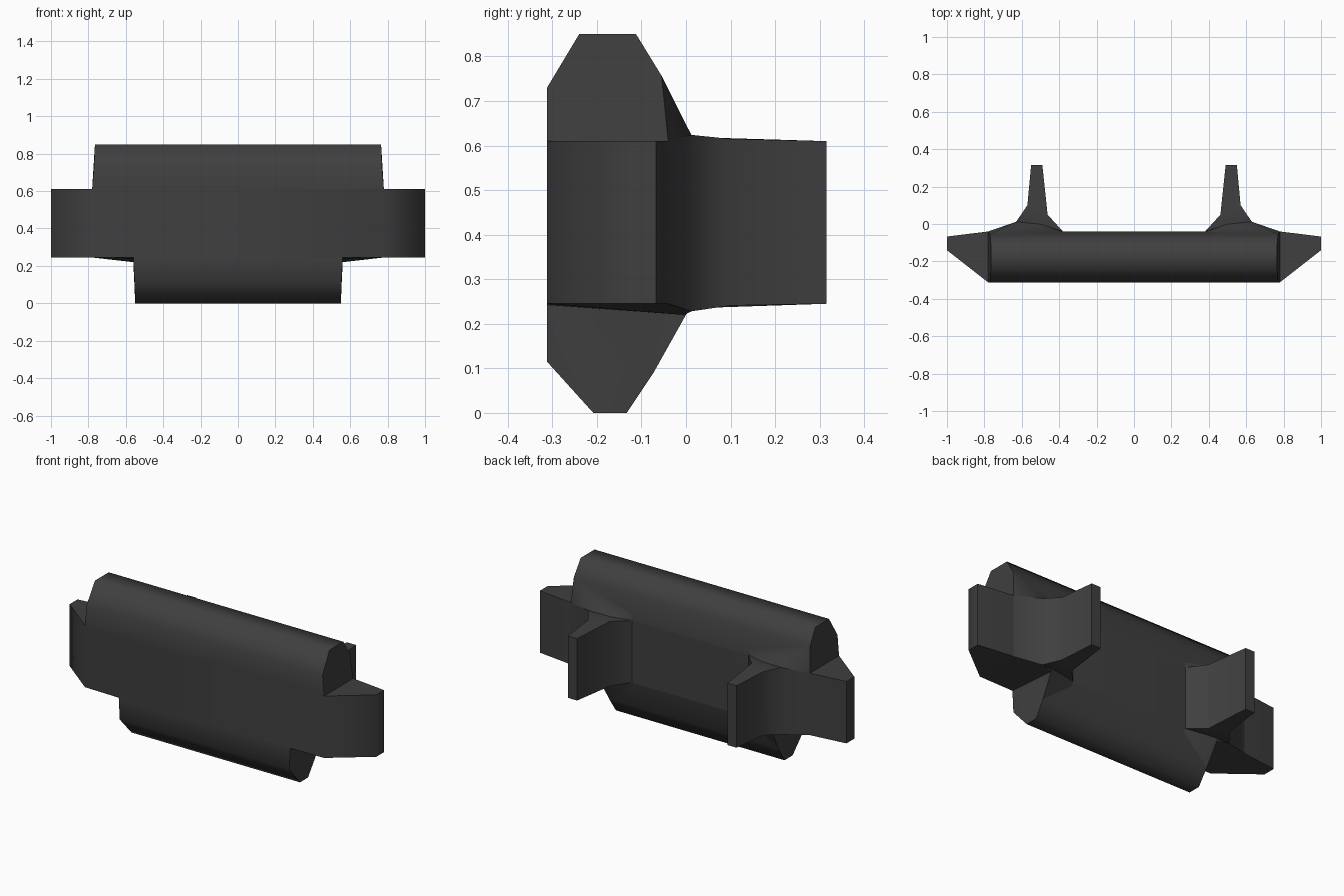
import bpy
import bmesh
import math

cube = bpy.data.objects.get("Cube")
if cube:
    bpy.data.objects.remove(cube, do_unlink=True)

mat = bpy.data.materials.new("charcoal")
mat.use_nodes = True
colour = (0.05, 0.05, 0.05, 1)
mat.diffuse_color = colour
mat.node_tree.nodes["Principled BSDF"].inputs["Base Color"].default_value = colour

LOW, HIGH = 0.245, 0.61   # bottom and top of the middle band
BACK = -0.04


def finish(bm, name):
    bmesh.ops.recalc_face_normals(bm, faces=bm.faces)
    mesh = bpy.data.meshes.new(name)
    bm.to_mesh(mesh)
    bm.free()
    mesh.materials.append(mat)
    obj = bpy.data.objects.new(name, mesh)
    bpy.context.collection.objects.link(obj)
    bpy.ops.object.select_all(action='DESELECT')
    obj.select_set(True)
    bpy.context.view_layer.objects.active = obj
    bpy.ops.object.shade_smooth_by_angle(angle=math.radians(62))
    return obj


def loft(name, ring_a, ring_b):
    """Solid between two matching rings of points."""
    bm = bmesh.new()
    a = [bm.verts.new(p) for p in ring_a]
    b = [bm.verts.new(p) for p in ring_b]
    caps = [bm.faces.new(a), bm.faces.new(b)]
    for i in range(len(a)):
        j = (i + 1) % len(a)
        bm.faces.new((a[i], a[j], b[j], b[i]))
    bmesh.ops.triangulate(bm, faces=caps)
    return finish(bm, name)


def hull(name, points):
    bm = bmesh.new()
    for p in points:
        bm.verts.new(p)
    bmesh.ops.convex_hull(bm, input=bm.verts)
    return finish(bm, name)


# Middle band with tapered ends, drawn in plan
half = [(0.78, -0.312), (1, -0.14), (1, -0.067), (0.78, BACK)]
plan = half + [(-x, y) for x, y in reversed(half)]
loft("middle_band", [(x, y, LOW) for x, y in plan], [(x, y, HIGH) for x, y in plan])

# Upper and lower rails: side profiles (half width, y, z) run across the width
upper = [(0.78, -0.312, HIGH), (0.77, -0.312, 0.73), (0.765, -0.24, 0.85),
         (0.765, -0.112, 0.85), (0.77, -0.055, 0.757), (0.78, BACK, HIGH)]
lower = [(0.56, -0.312, LOW), (0.553, -0.312, 0.115), (0.55, -0.208, 0),
         (0.55, -0.133, 0), (0.553, -0.073, 0.09), (0.56, BACK, LOW)]
for name, profile in (("upper_rail", upper), ("lower_rail", lower)):
    loft(name, [(-x, y, z) for x, y, z in profile], profile)

# Rear mounting arms: plan points with their own bottom and top heights
arm = [(0.78, BACK, LOW, HIGH), (0.63, 0.012, 0.228, 0.624),
       (0.57, 0.1, 0.241, 0.615), (0.55, 0.315, LOW, HIGH),
       (0.49, 0.315, LOW, HIGH), (0.462, 0.05, 0.236, 0.618),
       (0.38, BACK, LOW, HIGH)]
for side, s in (("left", 1), ("right", -1)):
    loft(side + "_arm", [(s * x, y, lo) for x, y, lo, hi in arm],
         [(s * x, y, hi) for x, y, lo, hi in arm])
    # Sloped fillets that blend the arm into each rail
    hull(side + "_upper_gusset", [(s * x, y, z) for x, y, z in [
        (0.77, -0.055, 0.757), (0.78, BACK, HIGH), (0.38, BACK, HIGH),
        (0.38, -0.043, 0.64), (0.63, 0.012, 0.624), (0.5, 0.0, 0.615)]])
    hull(side + "_lower_gusset", [(s * x, y, z) for x, y, z in [
        (0.553, -0.073, 0.09), (0.56, BACK, LOW), (0.38, BACK, LOW),
        (0.38, -0.045, 0.22), (0.56, -0.003, 0.215), (0.56, 0.012, LOW)]])
    # Slightly sunken underside beside the lower rail
    hull(side + "_underside", [(s * x, y, z) for x, y, z in [
        (0.555, -0.312, 0.242), (0.78, -0.312, LOW), (0.78, BACK, LOW),
        (0.56, -0.003, 0.22), (0.63, 0.012, 0.228), (0.56, 0.0, 0.25)]])
